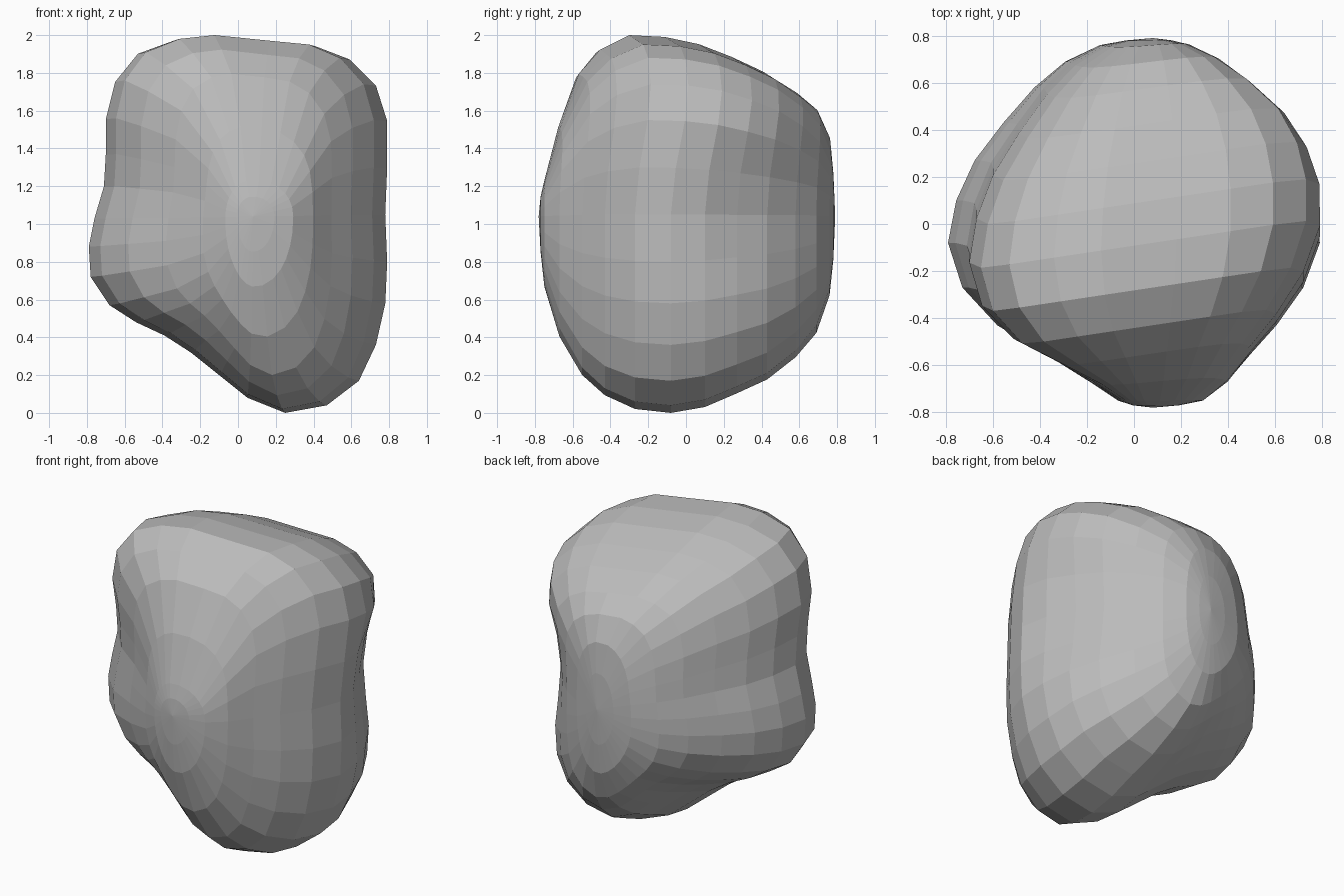
import bpy
import bmesh
import math

# Remove the default cube if present
default_cube = bpy.data.objects.get("Cube")
if default_cube:
    bpy.data.objects.remove(default_cube, do_unlink=True)

# Widest cross-section of the boulder (x, z), counter-clockwise
OUTLINE = [
    (.79, 1.3), (.79, 1.55), (.73, 1.74), (.59, 1.88), (.41, 1.95),
    (.18, 1.97), (-.14, 2), (-.34, 1.98), (-.53, 1.91), (-.65, 1.76),
    (-.7, 1.56), (-.7, 1.37), (-.71, 1.2), (-.76, 1.03), (-.79, .88),
    (-.78, .72), (-.68, .57), (-.54, .48), (-.39, .41), (-.25, .32),
    (-.1, .2), (.05, .08), (.25, 0), (.47, .04), (.64, .17),
    (.73, .36), (.78, .58), (.79, .8), (.78, 1.05),
]

# Rings from front to back: y, then reach towards left edge, right edge, top, bottom
RINGS = [
    (-.77, .1, .16, .11, .18), (-.75, .17, .3, .2, .36),
    (-.67, .31, .45, .5, .62), (-.55, .53, .59, .79, .81),
    (-.43, .76, .74, .92, .91), (-.27, .93, .9, 1, .98),
    (-.08, 1, 1, .99, 1), (.1, .96, 1, .95, .97),
    (.27, .87, .94, .88, .9), (.43, .73, .82, .8, .83),
    (.58, .58, .63, .7, .72), (.69, .43, .45, .6, .6),
    (.76, .26, .26, .44, .41), (.78, .13, .13, .24, .22),
]

# Axis through both poles, and how far the outline reaches from it
AXIS_X, AXIS_Z = .08, 1.04
REACH_LEFT, REACH_RIGHT = .87, .71
REACH_UP, REACH_DOWN = .96, 1.04

# Diagonal slant of the crown, and depth of the hollow in the back of one side
CROWN_SLANT = .15
HOLLOW_DEPTH = .12


def smooth_step(low, high, value):
    t = min(max((value - low) / (high - low), 0), 1)
    return t * t * (3 - 2 * t)


def ring_point(ring, outline_point):
    """Scale the outline to one ring, rounding it towards the poles."""
    y, left, right, up, down = ring
    dx = outline_point[0] - AXIS_X
    dz = outline_point[1] - AXIS_Z
    scale_x, reach_x = (right, REACH_RIGHT) if dx > 0 else (left, REACH_LEFT)
    scale_z, reach_z = (up, REACH_UP) if dz > 0 else (down, REACH_DOWN)
    angle = math.atan2(dz / reach_z, dx / reach_x)
    round_x = reach_x * math.cos(angle)
    round_z = reach_z * math.sin(angle)
    detail = smooth_step(.1, .85, (left + right + up + down) / 4)
    x = (round_x + (dx - round_x) * detail) * scale_x
    z = (round_z + (dz - round_z) * detail) * scale_z
    # Shallow hollow at mid height, on the back half of the +x side
    if x > 0:
        valley = max(0, 1 - (z / .5) ** 2)
        x *= 1 - HOLLOW_DEPTH * valley * smooth_step(-.1, .35, y)
    # Crown runs from the front of one corner to the back of the other
    y += CROWN_SLANT * x * smooth_step(0, .8, z)
    return (AXIS_X + x, y, AXIS_Z + z)


def make_material(name, grey):
    material = bpy.data.materials.new(name)
    material.use_nodes = True
    colour = (grey, grey, grey, 1)
    material.diffuse_color = colour
    shader = material.node_tree.nodes["Principled BSDF"]
    shader.inputs["Base Color"].default_value = colour
    shader.inputs["Roughness"].default_value = .9
    return material


def build_boulder():
    """Loft the rings and close both ends with fans."""
    bm = bmesh.new()
    loops = [[bm.verts.new(ring_point(ring, p)) for p in OUTLINE] for ring in RINGS]
    count = len(OUTLINE)
    for near, far in zip(loops, loops[1:]):
        for i in range(count):
            j = (i + 1) % count
            bm.faces.new((near[i], near[j], far[j], far[i]))
    for loop, pole_y in ((loops[0], -.78), (loops[-1], .79)):
        pole = bm.verts.new((AXIS_X, pole_y, AXIS_Z))
        for i in range(count):
            bm.faces.new((loop[i], loop[(i + 1) % count], pole))
    bmesh.ops.recalc_face_normals(bm, faces=bm.faces)
    mesh = bpy.data.meshes.new("boulder")
    bm.to_mesh(mesh)
    bm.free()
    return mesh


# Boulder, left flat shaded
boulder = bpy.data.objects.new("boulder", build_boulder())
boulder.data.materials.append(make_material("stone grey", .5))
bpy.context.collection.objects.link(boulder)
